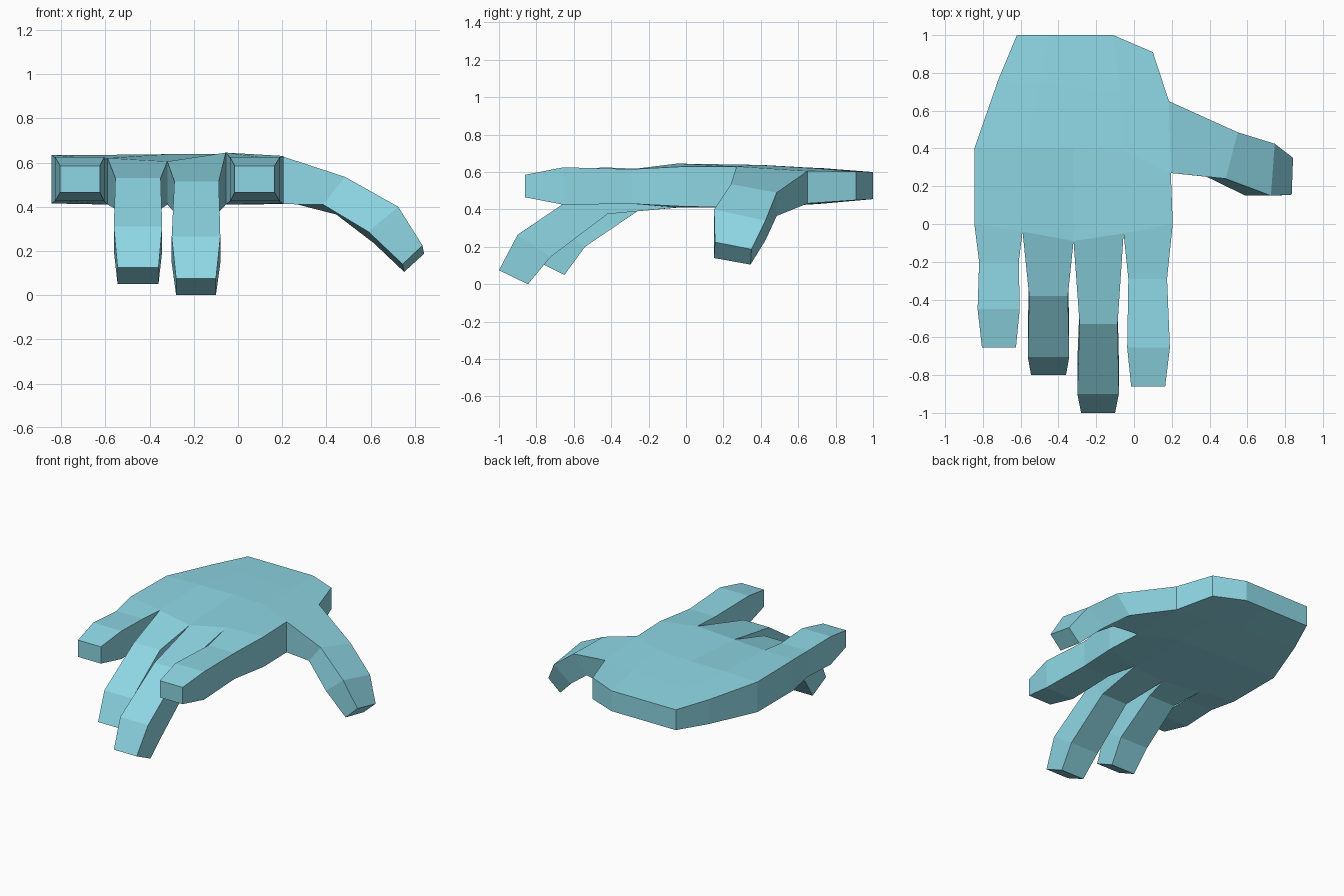
import bpy, bmesh

bm = bmesh.new()


def loft(base, rings):
    """Bridge a base quad through successive quads and cap the end."""
    prev = base
    for ring in rings:
        cur = [bm.verts.new(p) for p in ring]
        for i in range(4):
            j = (i + 1) % 4
            bm.faces.new((prev[i], prev[j], cur[j], cur[i]))
        prev = cur
    bm.faces.new(prev)


def section(xl, xr, ty, tz, by, bz):
    """Finger cross-section from its width, top edge and bottom edge."""
    return [(xl, ty, tz), (xr, ty, tz), (xr, by, bz), (xl, by, bz)]


# Palm: rows from knuckles to wrist; each point is x, y, top z, bottom z
rows = [
    [(-.845, 0, .635, .415), (-.59, -.04, .62, .41), (-.32, -.09, .605, .41),
     (-.055, -.05, .645, .41), (.205, 0, .63, .415)],
    [(-.845, .40, .63, .415), (-.585, .40, .635, .41), (-.32, .40, .638, .41),
     (-.06, .39, .638, .41), (.195, .27, .63, .412)],
    [(-.72, .76, .61, .435), (-.50, .74, .62, .432), (-.28, .72, .62, .43),
     (-.07, .69, .62, .43), (.185, .65, .605, .432)],
    [(-.62, 1, .60, .455), (-.45, 1, .60, .455), (-.28, 1, .60, .455),
     (-.11, 1, .60, .455), (.10, .91, .603, .45)],
]
top = [[bm.verts.new((x, y, t)) for x, y, t, b in r] for r in rows]
bot = [[bm.verts.new((x, y, b)) for x, y, t, b in r] for r in rows]
for r in range(3):
    for c in range(4):
        for g in (top, bot):
            bm.faces.new((g[r][c], g[r][c + 1], g[r + 1][c + 1], g[r + 1][c]))
    # Palm sides, left open where the thumb joins
    for c in (0, 4):
        if (r, c) != (1, 4):
            bm.faces.new((top[r][c], top[r + 1][c], bot[r + 1][c], bot[r][c]))
for c in range(4):
    bm.faces.new((top[3][c], top[3][c + 1], bot[3][c + 1], bot[3][c]))

# Fingers: little, ring, middle, index
fingers = [
    [(-.82, -.61, -.20, .615, -.20, .43), (-.828, -.605, -.45, .625, -.45, .425),
     (-.805, -.625, -.655, .585, -.655, .465)],
    [(-.555, -.35, -.38, .53, -.26, .39), (-.562, -.343, -.705, .31, -.54, .20),
     (-.545, -.36, -.80, .125, -.65, .05)],
    [(-.288, -.087, -.53, .515, -.42, .375), (-.30, -.08, -.90, .265, -.725, .145),
     (-.28, -.10, -1, .075, -.845, 0)],
    [(-.03, .175, -.29, .615, -.29, .43), (-.036, .19, -.655, .625, -.655, .425),
     (-.015, .165, -.86, .585, -.86, .465)],
]
for c, rings in enumerate(fingers):
    base = [top[0][c], top[0][c + 1], bot[0][c + 1], bot[0][c]]
    loft(base, [section(*r) for r in rings])

# Thumb
loft([top[1][4], top[2][4], bot[2][4], bot[1][4]], [
    [(.485, .24, .535), (.55, .485, .49), (.445, .485, .365), (.385, .25, .41)],
    [(.725, .15, .40), (.745, .425, .34), (.615, .425, .235), (.59, .15, .287)],
    [(.835, .155, .225), (.842, .35, .187), (.752, .345, .105), (.745, .15, .14)],
])

bmesh.ops.recalc_face_normals(bm, faces=bm.faces)
mesh = bpy.data.meshes.new("hand")
bm.to_mesh(mesh)
bm.free()
hand = bpy.data.objects.new("hand", mesh)
bpy.context.collection.objects.link(hand)

mat = bpy.data.materials.new("light_blue")
mat.diffuse_color = (0.27, 0.68, 0.78, 1)
mesh.materials.append(mat)
